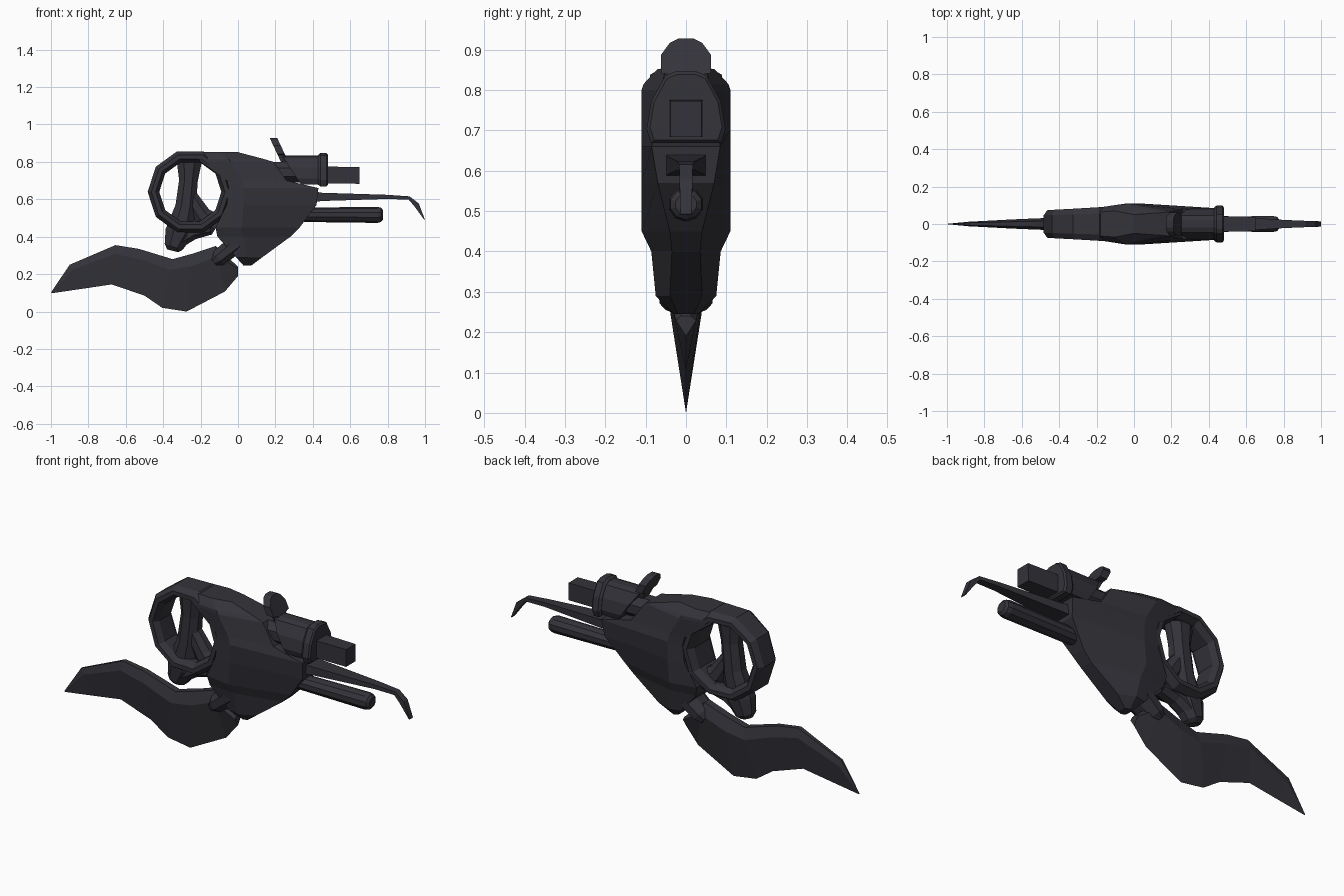
import bpy, bmesh, math
from mathutils import Vector


def material(name, rgb):
    m = bpy.data.materials.new(name)
    m.diffuse_color = (*rgb, 1)
    return m


DARK = material("dark gunmetal", (0.033, 0.033, 0.042))


def loft(name, rings, closed=False):
    """Skin a row of equal-sized point rings; cap the ends unless closed."""
    bm = bmesh.new()
    rows = [[bm.verts.new(p) for p in r] for r in rings]
    n = len(rows[0])
    for i in range(len(rows) - (0 if closed else 1)):
        a, b = rows[i], rows[(i + 1) % len(rows)]
        for j in range(n):
            k = (j + 1) % n
            bm.faces.new((a[j], a[k], b[k], b[j]))
    if not closed:
        bm.faces.new(rows[0])
        bm.faces.new(rows[-1])
    bmesh.ops.remove_doubles(bm, verts=bm.verts, dist=1e-5)
    bmesh.ops.recalc_face_normals(bm, faces=bm.faces)
    me = bpy.data.meshes.new(name)
    bm.to_mesh(me)
    bm.free()
    me.materials.append(DARK)
    ob = bpy.data.objects.new(name, me)
    bpy.context.collection.objects.link(ob)
    return ob


def tube(name, stations, n=8):
    """Tube along a path in the xz plane; station = (x, z, half depth y, half height)."""
    pts = [Vector((s[0], 0, s[1])) for s in stations]
    rings = []
    for i, s in enumerate(stations):
        t = (pts[min(i + 1, len(pts) - 1)] - pts[max(i - 1, 0)]).normalized()
        side = Vector((-t.z, 0, t.x))
        k = 1 / math.cos(math.pi / n)
        ring = []
        for j in range(n):
            a = math.tau * (j + 0.5) / n
            ring.append(pts[i] + side * (s[3] * k * math.sin(a)) + Vector((0, s[2] * k * math.cos(a), 0)))
        rings.append(ring)
    return loft(name, rings)


# Main body: horizontal slices (z, left x, middle x, right x, half widths of each)
body = [
    (0.245, 0.03, 0.05, 0.07, 0.02, 0.03, 0.02),
    (0.29, -0.01, 0.05, 0.13, 0.06, 0.075, 0.04),
    (0.40, -0.11, 0.03, 0.28, 0.075, 0.086, 0.035),
    (0.45, -0.12, 0.02, 0.33, 0.085, 0.11, 0.04),
    (0.57, -0.06, 0.03, 0.42, 0.10, 0.11, 0.07),
    (0.66, -0.05, 0.03, 0.43, 0.10, 0.11, 0.085),
    (0.70, -0.06, 0.02, 0.26, 0.10, 0.11, 0.08),
    (0.80, -0.20, -0.04, 0.19, 0.085, 0.11, 0.065),
    (0.815, -0.21, -0.05, 0.14, 0.085, 0.105, 0.06),
    (0.852, -0.24, -0.10, 0.00, 0.06, 0.07, 0.05),
]
loft("main_body", [[(xl, -wl, z), (xm, -wm, z), (xr, -wr, z), (xr, wr, z), (xm, wm, z), (xl, wl, z)]
                   for z, xl, xm, xr, wl, wm, wr in body])

# Hand ring: ten-sided band, wider where it meets the body
rings = []
for i in range(10):
    a = math.tau * i / 10
    c, s = math.cos(a), math.sin(a)
    w = 0.09 + 0.012 * c
    section = [(0.228, -0.6), (0.208, -0.95), (0.185, -0.95), (0.166, -0.6),
               (0.166, 0.6), (0.185, 0.95), (0.208, 0.95), (0.228, 0.6)]
    rings.append([(-0.255 + r * c, w * y, 0.64 + r * s) for r, y in section])
loft("hand_ring", rings, closed=True)

# Grip inside the ring, its pommel below and a brace toward the body
tube("grip", [(-0.26, 0.82, 0.05, 0.07), (-0.265, 0.70, 0.045, 0.05), (-0.28, 0.56, 0.05, 0.055),
              (-0.315, 0.42, 0.055, 0.075), (-0.345, 0.345, 0.045, 0.05), (-0.35, 0.325, 0.025, 0.03)])
tube("pommel_web", [(-0.34, 0.37, 0.045, 0.045), (-0.24, 0.425, 0.045, 0.04), (-0.15, 0.44, 0.045, 0.03)])
tube("grip_brace", [(-0.26, 0.62, 0.035, 0.04), (-0.19, 0.51, 0.04, 0.05), (-0.11, 0.46, 0.05, 0.06)])

# Curved blade: thick spine above, sharp edge below (top x z, bottom x z, half width)
blade = [
    (-1.0, 0.102, -0.995, 0.098, 0.001), (-0.9, 0.25, -0.83, 0.122, 0.012),
    (-0.655, 0.355, -0.675, 0.145, 0.024), (-0.53, 0.335, -0.50, 0.085, 0.03),
    (-0.35, 0.28, -0.405, 0.02, 0.035), (-0.24, 0.31, -0.275, 0.0, 0.038),
    (-0.12, 0.35, -0.07, 0.107, 0.042), (0.0, 0.24, 0.0, 0.19, 0.025),
]
rings = []
for tx, tz, bx, bz, w in blade:
    mx, mz = tx + (bx - tx) * 0.22, tz + (bz - tz) * 0.22
    rings.append([(tx, -w * 0.5, tz), (mx, -w, mz), (bx, 0, bz), (mx, w, mz), (tx, w * 0.5, tz)])
loft("curved_blade", rings)

# Hinge clip that holds the blade to the body
tube("blade_clip", [(-0.13, 0.265, 0.05, 0.03), (-0.105, 0.285, 0.065, 0.045),
                    (-0.01, 0.36, 0.075, 0.05), (0.03, 0.39, 0.07, 0.045)])

# Barrel shroud: flat-bottomed hood with a slanted back, then a wider collar
hood = [(-0.075, 0.68), (-0.085, 0.71), (-0.075, 0.77), (-0.045, 0.825), (-0.02, 0.835)]
hood += [(-y, z) for y, z in reversed(hood)]


def hood_ring(x, scale=1, slant=0):
    return [(x + slant * (0.835 - z), y * scale, 0.757 + (z - 0.757) * scale) for y, z in hood]


loft("barrel_shroud", [hood_ring(0.235, 1, 0.65), hood_ring(0.45)])
loft("shroud_collar", [hood_ring(0.428, 1.02), hood_ring(0.44, 1.15), hood_ring(0.472, 1.15), hood_ring(0.48, 1.05)])
tube("rear_chamber", [(0.14, 0.745, 0.06, 0.055), (0.34, 0.745, 0.06, 0.055)])

# Muzzle and round lower barrel
tube("muzzle", [(0.44, 0.73, 0.042, 0.045), (0.65, 0.728, 0.038, 0.045)], 4)
tube("lower_barrel", [(0.33, 0.517, 0.04, 0.036), (0.745, 0.517, 0.042, 0.041),
                      (0.765, 0.517, 0.038, 0.036), (0.775, 0.517, 0.026, 0.024)], 10)

# Hooked spike between the barrels
tube("hooked_spike", [(0.38, 0.615, 0.055, 0.032), (0.45, 0.613, 0.045, 0.022), (0.80, 0.613, 0.022, 0.011),
                      (0.915, 0.607, 0.017, 0.009), (0.955, 0.57, 0.016, 0.014), (0.997, 0.492, 0.014, 0.002)], 4)

# Tilted rear sight: paddle on a narrow stem
paddle = [(0.025, 0.80), (0.035, 0.845), (0.062, 0.85), (0.062, 0.895), (0.04, 0.925), (0.02, 0.935)]
paddle += [(-y, z) for y, z in reversed(paddle)]
loft("rear_sight", [[(0.19 - (z - 0.935) * 0.47 + d, y, z - abs(d) * 0.4) for y, z in paddle]
                    for d in (-0.02, 0.02)])
